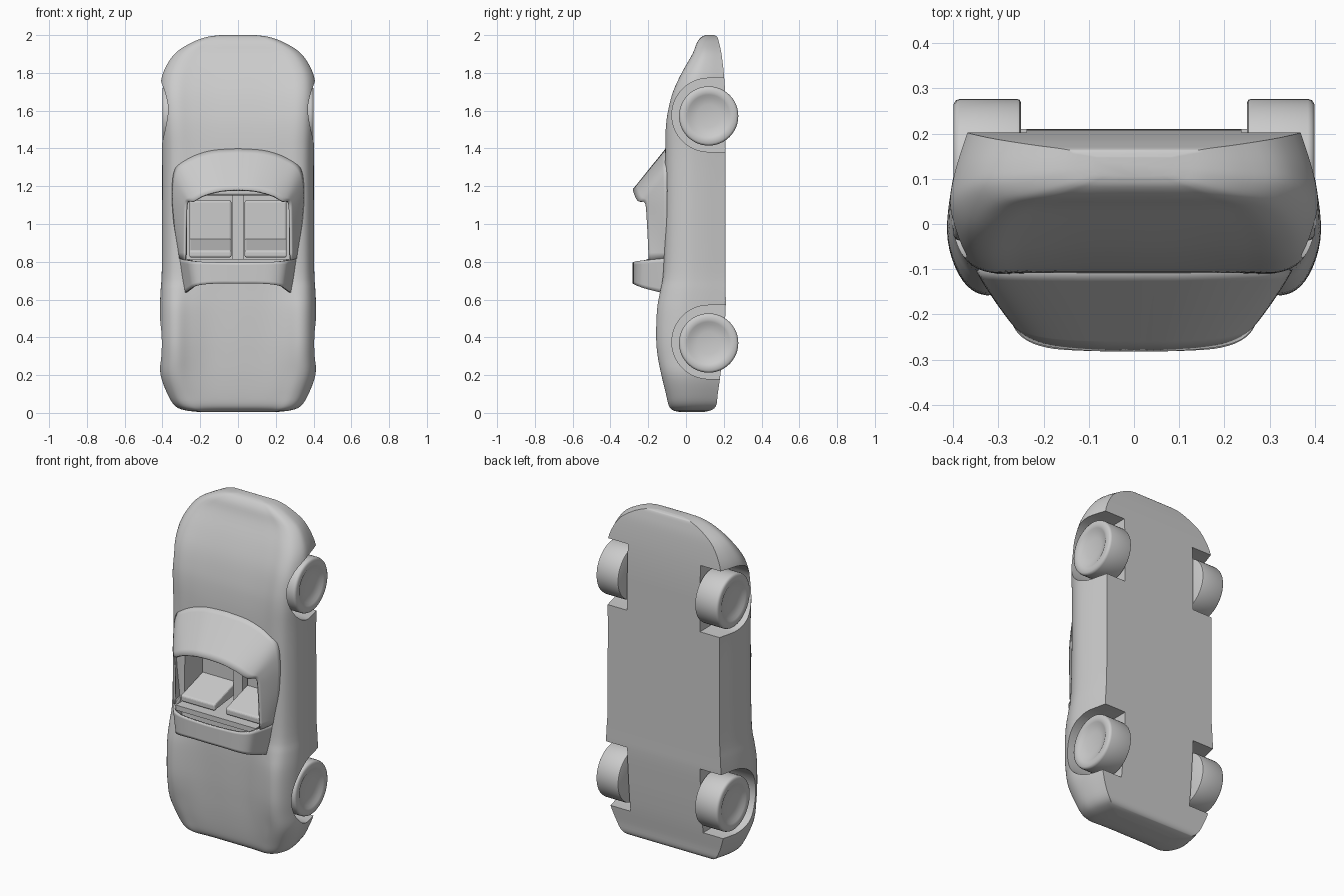
import bpy, bmesh, math
from mathutils import Vector, Matrix

if "Cube" in bpy.data.objects:
    bpy.data.objects.remove(bpy.data.objects["Cube"])


def make(name, verts, faces, thickness=0.0, bevel=0.0):
    me = bpy.data.meshes.new(name)
    me.from_pydata([tuple(v) for v in verts], [], faces)
    bm = bmesh.new()
    bm.from_mesh(me)
    bmesh.ops.remove_doubles(bm, verts=bm.verts, dist=1e-5)
    bmesh.ops.recalc_face_normals(bm, faces=bm.faces)
    bm.to_mesh(me)
    bm.free()
    ob = bpy.data.objects.new(name, me)
    bpy.context.collection.objects.link(ob)
    if thickness:
        m = ob.modifiers.new("thickness", 'SOLIDIFY')
        m.thickness, m.offset = thickness, 0
    if bevel:
        m = ob.modifiers.new("bevel", 'BEVEL')
        m.width, m.segments = bevel, 3
    return ob


def smooth(ob, angle=35):
    bpy.ops.object.select_all(action='DESELECT')
    ob.select_set(True)
    bpy.context.view_layer.objects.active = ob
    bpy.ops.object.shade_smooth_by_angle(angle=math.radians(angle))


def spline(pts, n):
    """Catmull-Rom through tuples of any size, n steps per span."""
    p = [Vector(q) for q in pts]
    p = [2 * p[0] - p[1]] + p + [2 * p[-1] - p[-2]]
    out = []
    for i in range(1, len(p) - 2):
        a, b, c, d = p[i - 1:i + 3]
        for k in range(n):
            t = k / n
            out.append(0.5 * (2 * b + (c - a) * t + (2 * a - 5 * b + 4 * c - d) * t * t
                              + (3 * b - a - 3 * c + d) * t ** 3))
    return out + [p[-2]]


def mirrored(half):
    """Half curve starting at x=0 -> full curve from -x to +x."""
    return [Vector((-v[0], *v[1:])) for v in reversed(half[1:])] + list(half)


def grid_faces(rows, cols, closed=False):
    return [(r * cols + c, r * cols + (c + 1) % cols, (r + 1) * cols + (c + 1) % cols, (r + 1) * cols + c)
            for r in range(rows - 1) for c in range(cols if closed else cols - 1)]


def box(name, x0, x1, y0, y1, z0, z1, bevel=0.0):
    v = [(x, y, z) for x in (x0, x1) for y in (y0, y1) for z in (z0, z1)]
    f = [(0, 1, 3, 2), (4, 6, 7, 5), (0, 4, 5, 1), (2, 3, 7, 6), (0, 2, 6, 4), (1, 5, 7, 3)]
    return make(name, v, f, bevel=bevel)


def prism(name, prof, x0, x1, bevel=0.0):
    """Extrude a (y, z) outline along x."""
    n = len(prof)
    v = [(x, y, z) for x in (x0, x1) for y, z in prof]
    f = grid_faces(2, n, True) + [tuple(range(n)), tuple(range(n, 2 * n))]
    return make(name, v, f, bevel=bevel)


def cut(ob, cutter):
    m = ob.modifiers.new("cut", 'BOOLEAN')
    m.operation, m.solver, m.object = 'DIFFERENCE', 'EXACT', cutter
    bpy.context.view_layer.objects.active = ob
    bpy.ops.object.modifier_apply(modifier=m.name)
    bpy.data.objects.remove(cutter)


def sheet(name, curve_a, curve_b, steps=8, bulge=0.0):
    """Mirrored surface between two half curves, bulging outward."""
    a, b = mirrored(spline(curve_a, 6)), mirrored(spline(curve_b, 6))
    verts = []
    for k in range(steps + 1):
        t = k / steps
        for p, q in zip(a, b):
            v = p.lerp(q, t)
            v.x *= 1 + bulge * 4 * t * (1 - t)
            verts.append(v)
    ob = make(name, verts, grid_faces(steps + 1, len(a)), thickness=0.012)
    smooth(ob)
    return ob


# Body shell: (z, half width, centre top y, fender top y, bottom y)
stations = [
    (0.004, 0.20, -0.03, -0.03, 0.09), (0.015, 0.285, -0.065, -0.07, 0.135),
    (0.04, 0.335, -0.088, -0.09, 0.16), (0.10, 0.372, -0.10, -0.105, 0.168),
    (0.20, 0.408, -0.11, -0.13, 0.182), (0.30, 0.411, -0.116, -0.15, 0.192),
    (0.40, 0.412, -0.12, -0.158, 0.20), (0.55, 0.412, -0.122, -0.153, 0.21),
    (0.65, 0.408, -0.12, -0.135, 0.21), (0.75, 0.402, -0.118, -0.118, 0.21),
    (1.05, 0.400, -0.113, -0.110, 0.21), (1.35, 0.400, -0.110, -0.108, 0.21),
    (1.50, 0.406, -0.100, -0.106, 0.21), (1.60, 0.410, -0.083, -0.094, 0.21),
    (1.70, 0.411, -0.056, -0.068, 0.207), (1.80, 0.395, -0.015, -0.022, 0.20),
    (1.90, 0.335, 0.035, 0.035, 0.188), (1.96, 0.245, 0.058, 0.060, 0.175),
    (1.99, 0.165, 0.082, 0.084, 0.165), (2.00, 0.09, 0.105, 0.107, 0.15)]
verts, rows = [], spline(stations, 4)
for z, w, yc, yf, yb in rows:
    h = yb - yf
    half = [(0, yc), (0.35 * w, yc), (0.6 * w, 0.55 * yc + 0.45 * yf), (0.79 * w, yf),
            (0.92 * w, yf + 0.09 * h), (w, yf + 0.33 * h), (0.985 * w, yf + 0.62 * h), (0.915 * w, yb)]
    ring = mirrored(spline(half, 5))
    verts += [(p.x, p.y, z) for p in ring]
n = len(verts) // len(rows)
faces = grid_faces(len(rows), n, True)
faces += [tuple(range(n)), tuple(range(len(verts) - n, len(verts)))]
body = make("car_body", verts, faces)

# Wheel wells (U-shaped) and cockpit opening
AXLES = (0.37, 1.572)
for zc in AXLES:
    arc = [(0.12 - 0.195 * math.sin(math.pi * i / 32), zc + 0.005 - 0.195 * math.cos(math.pi * i / 32))
           for i in range(33)]
    prof = arc + [(0.4, zc + 0.2), (0.4, zc - 0.19)]
    for s in (-1, 1):
        cut(body, prism("well_cutter", prof, s * 0.238, s * 0.6))
cut(body, box("cockpit_cutter", -0.27, 0.27, -0.5, 0.12, 0.815, 1.2))
smooth(body)

# Wheels: lathed profile (radius, x)
wheel_profile = [(0, 0.25), (0.148, 0.25), (0.155, 0.253), (0.157, 0.26), (0.157, 0.385), (0.154, 0.394),
                 (0.146, 0.399), (0.125, 0.40), (0.112, 0.396), (0.098, 0.388), (0.06, 0.38), (0, 0.378)]
SEG = 48
for label, zc in zip(("rear", "front"), AXLES):
    for side, s in (("left", -1), ("right", 1)):
        v = [(s * x, 0.12 + r * math.cos(2 * math.pi * i / SEG), zc + r * math.sin(2 * math.pi * i / SEG))
             for r, x in wheel_profile for i in range(SEG)]
        smooth(make(f"{label}_{side}_wheel", v, grid_faces(len(wheel_profile), SEG, True)), 40)
    circle = [(0.12 + 0.018 * math.cos(math.pi * i / 8), zc + 0.018 * math.sin(math.pi * i / 8))
              for i in range(16)]
    smooth(prism(f"{label}_axle", circle, -0.26, 0.26))

# Windscreen with side windows
sheet("windscreen",
      [(0, -0.10, 1.40), (0.14, -0.10, 1.39), (0.25, -0.10, 1.355), (0.325, -0.10, 1.30),
       (0.345, -0.10, 1.18), (0.335, -0.10, 1.0), (0.308, -0.10, 0.82)],
      [(0, -0.277, 1.18), (0.09, -0.276, 1.174), (0.18, -0.268, 1.15), (0.235, -0.25, 1.12),
       (0.268, -0.215, 1.112), (0.275, -0.205, 1.03), (0.28, -0.195, 0.81)], bulge=0.01)

# Roof hoop behind the seats
sheet("roof_hoop",
      [(0, -0.276, 0.795), (0.1, -0.275, 0.797), (0.19, -0.268, 0.80), (0.245, -0.245, 0.805),
       (0.272, -0.20, 0.81), (0.308, -0.10, 0.82)],
      [(0, -0.276, 0.685), (0.1, -0.275, 0.685), (0.18, -0.268, 0.68), (0.228, -0.245, 0.67),
       (0.25, -0.20, 0.655), (0.285, -0.10, 0.63)])

# Bulkhead, tunnel and dashboard
box("rear_bulkhead", -0.262, 0.262, -0.21, 0.12, 0.785, 0.815)
box("centre_tunnel", -0.03, 0.03, 0.0, 0.13, 0.815, 1.2)
box("dashboard", -0.27, 0.27, -0.12, -0.03, 1.15, 1.22, bevel=0.015)

# Seats: cushion and reclined back
for side, s in (("left", -1), ("right", 1)):
    a, b = sorted((s * 0.035, s * 0.258))
    box(f"{side}_seat_cushion", a, b, 0.03, 0.11, 0.88, 1.125, bevel=0.012)
    prism(f"{side}_seat_back", [(0.06, 0.93), (0.08, 0.85), (-0.17, 0.822), (-0.17, 0.86)], a, b, bevel=0.01)
